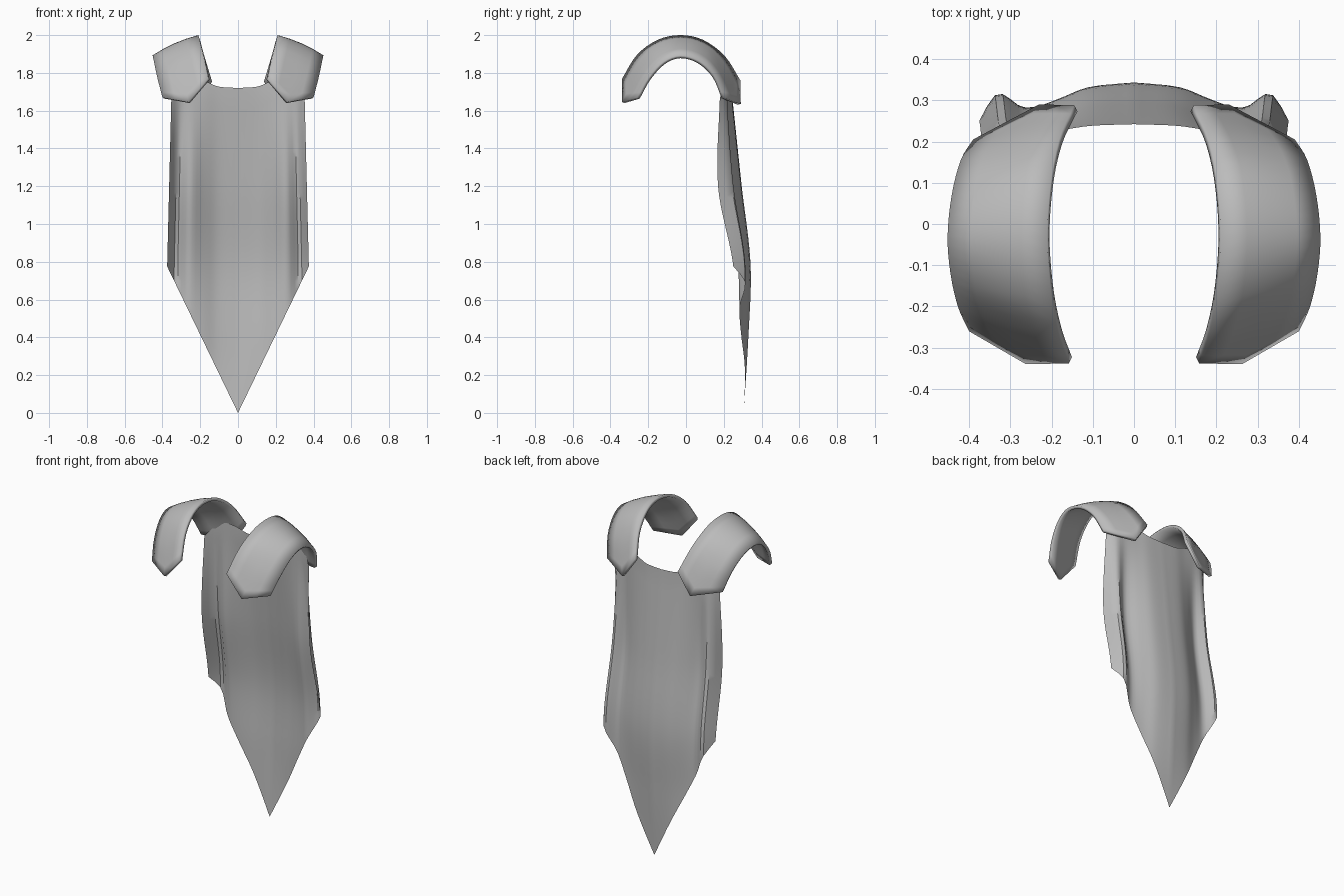
import bpy
import math
from mathutils import Vector

cube = bpy.data.objects.get("Cube")
if cube:
    bpy.data.objects.remove(cube, do_unlink=True)

grey = bpy.data.materials.new("grey cloth")
grey.use_nodes = True
colour = (0.5, 0.5, 0.5, 1)
grey.diffuse_color = colour
grey.node_tree.nodes["Principled BSDF"].inputs["Base Color"].default_value = colour


def spline(keys, values, t):
    """Smooth curve through values placed at rising keys."""
    n = len(keys)
    i = max(k for k in range(n - 1) if k == 0 or keys[k] <= t)
    span = keys[i + 1] - keys[i]
    s = min(max((t - keys[i]) / span, 0), 1)

    def slope(k):
        a, b = max(k - 1, 0), min(k + 1, n - 1)
        return (values[b] - values[a]) * (span / (keys[b] - keys[a]))

    p, q = values[i], values[i + 1]
    return (p * (2 * s**3 - 3 * s**2 + 1) + slope(i) * (s**3 - 2 * s**2 + s)
            + q * (3 * s**2 - 2 * s**3) + slope(i + 1) * (s**3 - s**2))


def sheet(name, rows, thickness=0):
    """Mesh grid from rows of points, mirrored to the other side."""
    width = len(rows[0])
    faces = [(r * width + c, r * width + c + 1,
              (r + 1) * width + c + 1, (r + 1) * width + c)
             for r in range(len(rows) - 1) for c in range(width - 1)]
    mesh = bpy.data.meshes.new(name)
    mesh.from_pydata([p for row in rows for p in row], [], faces)
    mesh.materials.append(grey)
    obj = bpy.data.objects.new(name, mesh)
    bpy.context.collection.objects.link(obj)
    if thickness:
        solid = obj.modifiers.new("thickness", 'SOLIDIFY')
        solid.thickness = thickness
        solid.offset = -1
    mirror = obj.modifiers.new("other side", 'MIRROR')
    mirror.use_clip = True
    bpy.ops.object.select_all(action='DESELECT')
    obj.select_set(True)
    bpy.context.view_layer.objects.active = obj
    bpy.ops.object.shade_smooth_by_angle(angle=math.radians(40))
    return obj


# Cape: depth of the folds, centre to side, at each height
across = [0, 0.3, 0.5, 0.7, 0.88, 1]
heights = [0, 0.4, 0.78, 1.2, 1.7]
folds = [
    [0.305, 0.305, 0.305, 0.305, 0.305, 0.305],
    [0.33, 0.317, 0.295, 0.285, 0.295, 0.27],
    [0.342, 0.33, 0.3, 0.275, 0.315, 0.25],
    [0.295, 0.285, 0.255, 0.22, 0.25, 0.17],
    [0.242, 0.238, 0.228, 0.22, 0.21, 0.18],
]
top_edge = [1.72, 1.728, 1.755, 1.76, 1.72, 1.67]
columns, steps = 20, 28
cape = []
for r in range(steps + 1):
    row = []
    for c in range(columns + 1):
        u = c / columns
        top, bottom = spline(across, top_edge, u), 0.775 * u
        z = top + (bottom - top) * r / steps
        depth = spline(heights, [spline(across, f, u) for f in folds], z)
        half_width = 0.375 - 0.025 * max(0, z - 0.78)
        row.append((u * half_width, depth, z))
    cape.append(row)
sheet("cape", cape)

# Shoulder straps: inner and outer edge from front to back
inner = [Vector(p) for p in (
    (0.158, -0.338, 1.77), (0.185, -0.26, 1.895), (0.203, -0.15, 1.975),
    (0.21, -0.03, 2.0), (0.203, 0.09, 1.975), (0.182, 0.205, 1.89),
    (0.145, 0.288, 1.76))]
outer = [Vector(p) for p in (
    (0.4, -0.26, 1.67), (0.427, -0.2, 1.775), (0.445, -0.12, 1.86),
    (0.452, -0.03, 1.893), (0.442, 0.07, 1.865), (0.42, 0.155, 1.785),
    (0.39, 0.205, 1.67))]
keys = list(range(len(inner)))
last, segments = keys[-1], 24
strap = []
for r in range(segments + 1):
    t = last * r / segments
    a, b = spline(keys, inner, t), spline(keys, outer, t)
    out = Vector((0.4, 0.8 * (t / last * 2 - 1), 0.8)).normalized()
    strap.append([a.lerp(b, s) + out * 0.045 * s * (1 - s)
                  for s in (0, 0.25, 0.5, 0.75, 1)])

# Pointed strap ends: the last rows stretch out to the tip
for end, tip in ((0, Vector((0.262, -0.34, 1.646))),
                 (-1, Vector((0.23, 0.29, 1.636)))):
    row = strap[end]
    row[2] = tip
    row[1], row[3] = row[0].lerp(tip, 0.5), tip.lerp(row[4], 0.5)
    # Spread the stretch evenly over the neighbouring rows
    reach = 6
    order = range(reach) if end == 0 else range(segments, segments - reach, -1)
    anchor = strap[reach if end == 0 else segments - reach]
    for k, r in enumerate(order):
        if k:
            for c in (1, 2, 3):
                even = row[c].lerp(anchor[c], k / reach)
                bow = (strap[r][0] - row[0].lerp(anchor[0], k / reach)) * 0.5
                bow += (strap[r][4] - row[4].lerp(anchor[4], k / reach)) * 0.5
                strap[r][c] = even + bow
sheet("shoulder_straps", strap, 0.018)
